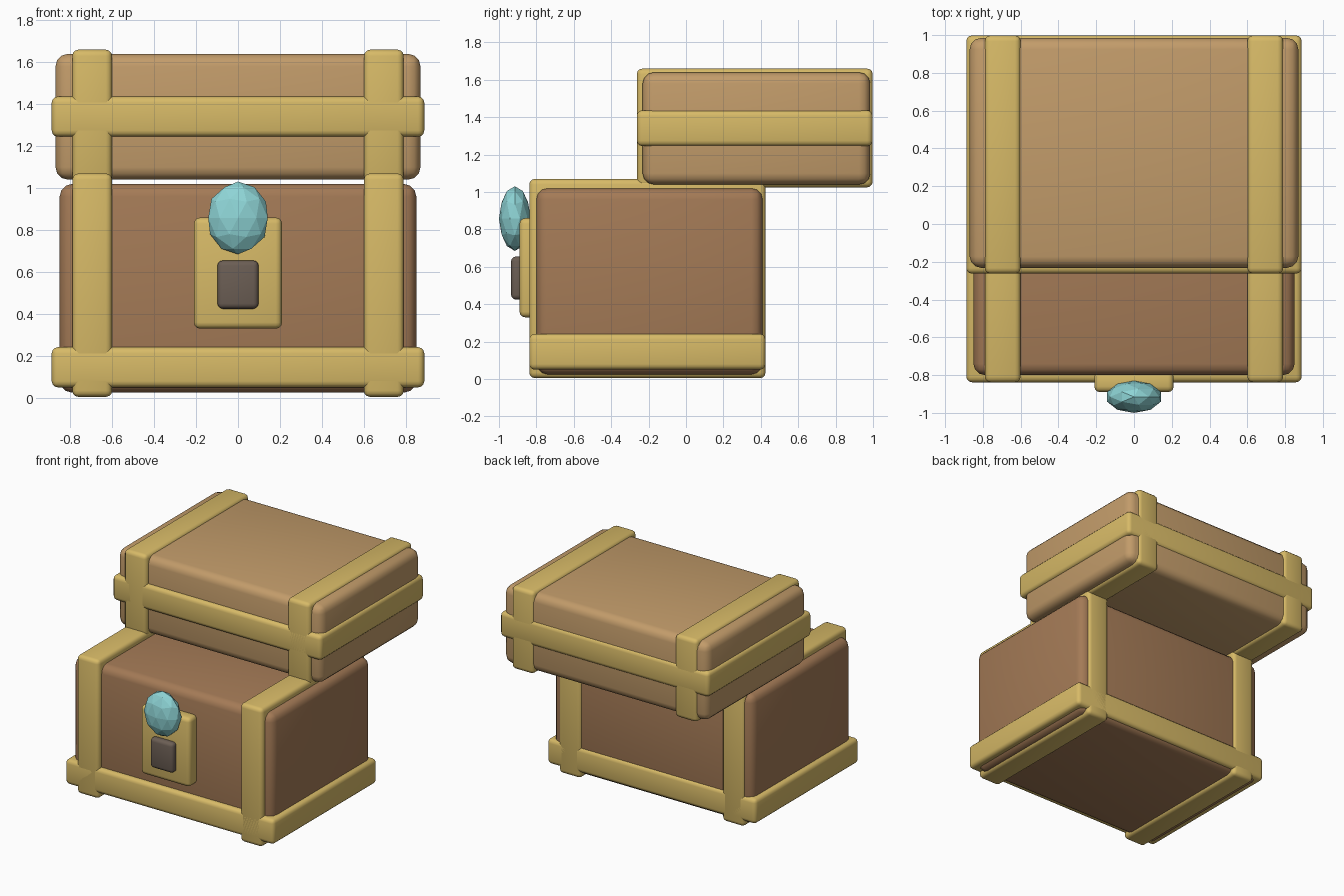
import bpy

if "Cube" in bpy.data.objects:
    bpy.data.objects.remove(bpy.data.objects["Cube"])


def material(name, rgb):
    m = bpy.data.materials.new(name)
    m.diffuse_color = (*rgb, 1)
    m.use_nodes = True
    m.node_tree.nodes["Principled BSDF"].inputs["Base Color"].default_value = m.diffuse_color
    return m


DARK_WOOD = material("dark_wood", (0.37, 0.195, 0.093))
LIGHT_WOOD = material("light_wood", (0.54, 0.33, 0.144))
BRASS = material("brass", (0.68, 0.49, 0.136))
IRON = material("iron", (0.148, 0.112, 0.089))
CRYSTAL = material("crystal", (0.27, 0.66, 0.67))


def box(name, xs, ys, zs, bevel, mat):
    """Rounded box given by its min/max range on each axis."""
    spans = (xs, ys, zs)
    bpy.ops.mesh.primitive_cube_add(size=1, location=[(a + b) / 2 for a, b in spans])
    ob = bpy.context.object
    ob.name = name
    ob.scale = [b - a for a, b in spans]
    bpy.ops.object.transform_apply(location=False, rotation=False, scale=True)
    mod = ob.modifiers.new("round_edges", "BEVEL")
    mod.width = bevel
    mod.segments = 3
    bpy.ops.object.modifier_apply(modifier=mod.name)
    bpy.ops.object.shade_smooth_by_angle()
    ob.data.materials.append(mat)
    return ob


# Wooden body and the lid slid towards the back
box("chest_body", (-0.85, 0.85), (-0.80, 0.41), (0.025, 1.02), 0.06, DARK_WOOD)
box("chest_lid", (-0.87, 0.87), (-0.232, 0.985), (1.04, 1.64), 0.06, LIGHT_WOOD)

# Brass bands: one horizontal band and two upright straps on each half
for part, ys, band_z, strap_z in (
    ("body", (-0.838, 0.425), (0.05, 0.242), (0.005, 1.07)),
    ("lid", (-0.263, 0.998), (1.245, 1.437), (1.025, 1.66)),
):
    box(part + "_band", (-0.888, 0.888), ys, band_z, 0.03, BRASS)
    for side, s in (("left", -1), ("right", 1)):
        x = s * 0.695
        box(f"{part}_strap_{side}", (x - 0.095, x + 0.095), ys, strap_z, 0.03, BRASS)

# Lock plate with its keyhole block
box("lock_plate", (-0.21, 0.21), (-0.89, -0.78), (0.33, 0.86), 0.03, BRASS)
box("keyhole", (-0.098, 0.098), (-0.935, -0.87), (0.425, 0.655), 0.025, IRON)

# Faceted gem
bpy.ops.mesh.primitive_ico_sphere_add(subdivisions=2, radius=1, location=(0, -0.915, 0.858))
gem = bpy.context.object
gem.name = "gem"
gem.scale = (0.149, 0.085, 0.173)
bpy.ops.object.transform_apply(location=False, rotation=False, scale=True)
gem.data.materials.append(CRYSTAL)
